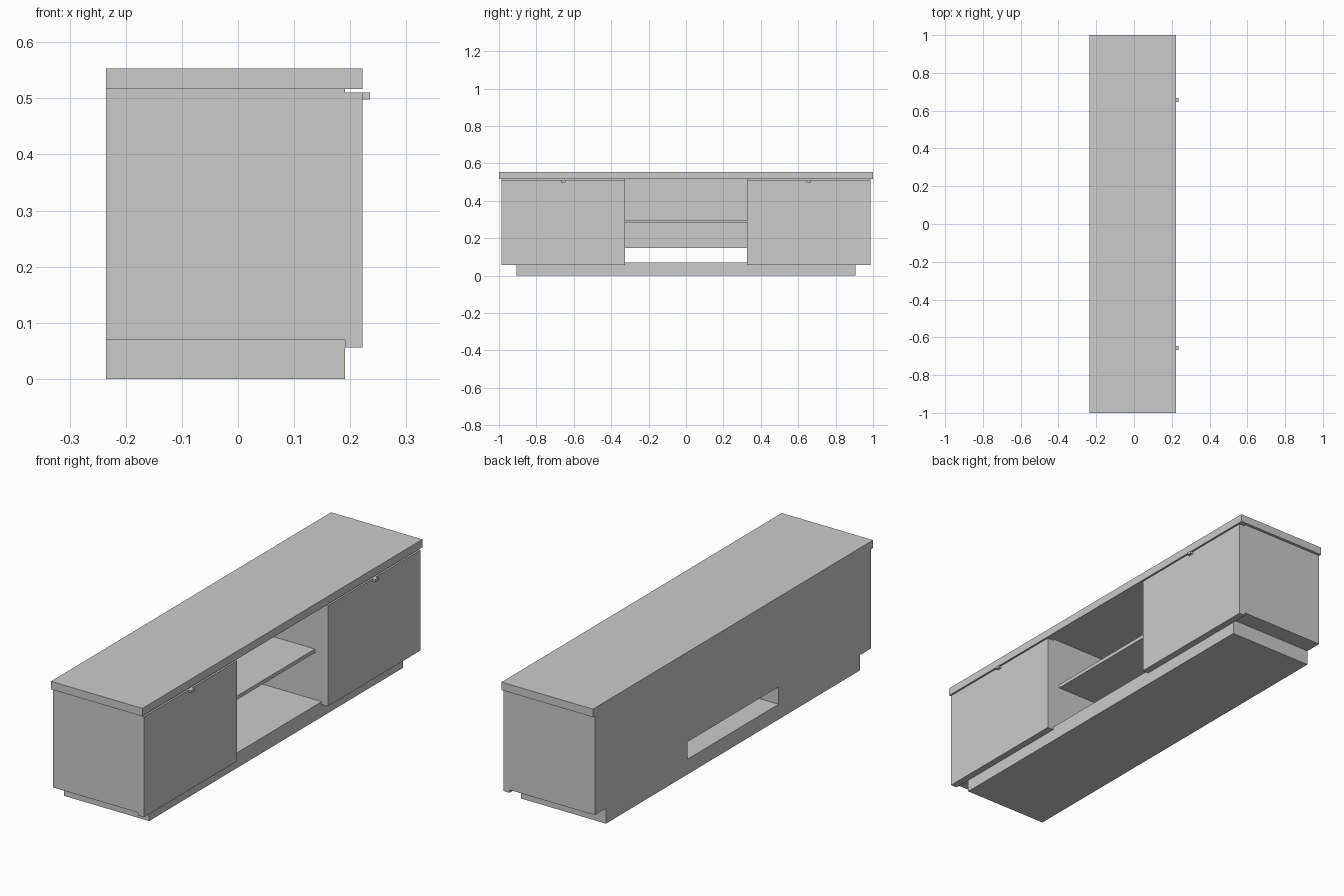
import bpy
import bmesh
from mathutils import Matrix

if "Cube" in bpy.data.objects:
    bpy.data.objects.remove(bpy.data.objects["Cube"])

BACK, FRONT, DOOR = -0.235, 0.191, 0.222   # x of back, carcass front, door face
BASE, TOP = 0.069, 0.517                   # z of carcass bottom and top
END, BAY = 0.987, 0.325                    # y of carcass end and open bay
T = 0.018                                  # panel thickness


def finish(name, bm):
    bmesh.ops.recalc_face_normals(bm, faces=bm.faces)
    me = bpy.data.meshes.new(name)
    bm.to_mesh(me)
    bm.free()
    ob = bpy.data.objects.new(name, me)
    bpy.context.collection.objects.link(ob)
    return ob


def box(name, x, y, z):
    bm = bmesh.new()
    size = [b - a for a, b in (x, y, z)]
    mid = [(a + b) / 2 for a, b in (x, y, z)]
    bmesh.ops.create_cube(bm, size=1, matrix=Matrix.Translation(mid) @ Matrix.Diagonal((*size, 1)))
    return finish(name, bm)


def mirrored_box(name, x, y, z):
    for side, s in (("left", -1), ("right", 1)):
        box(f"{side}_{name}", x, sorted((s * y[0], s * y[1])), z)


# Plinth and overhanging top
box("plinth", (BACK, FRONT), (-0.907, 0.907), (0, BASE))
box("top_board", (BACK, DOOR), (-1, 1), (TOP, 0.553))

# Back panel with cable opening above the plinth
bm = bmesh.new()
outline = [(-END, BASE), (-END, TOP), (END, TOP), (END, BASE),
           (BAY, BASE), (BAY, 0.147), (-BAY, 0.147), (-BAY, BASE)]
face = bm.faces.new([bm.verts.new((BACK, y, z)) for y, z in outline])
ext = bmesh.ops.extrude_face_region(bm, geom=[face])
bmesh.ops.translate(bm, vec=(T, 0, 0),
                    verts=[v for v in ext["geom"] if isinstance(v, bmesh.types.BMVert)])
finish("back_panel", bm)

# Cabinets at both ends
inside = (BACK + T, FRONT)
mirrored_box("end_panel", inside, (END - T, END), (BASE, TOP))
mirrored_box("divider", inside, (BAY, BAY + T), (BASE, TOP))
mirrored_box("cabinet_floor", inside, (BAY + T, END - T), (BASE, BASE + T))
mirrored_box("cabinet_rail", inside, (BAY + T, END - T), (TOP - T, TOP))
mirrored_box("door", (FRONT, DOOR), (BAY, END), (0.056, 0.510))
mirrored_box("door_pull", (DOOR, 0.235), (0.645, 0.667), (0.498, 0.510))

# Shelf in the open bay
box("shelf", (BACK + T, 0.157), (-BAY, BAY), (0.281, 0.298))
